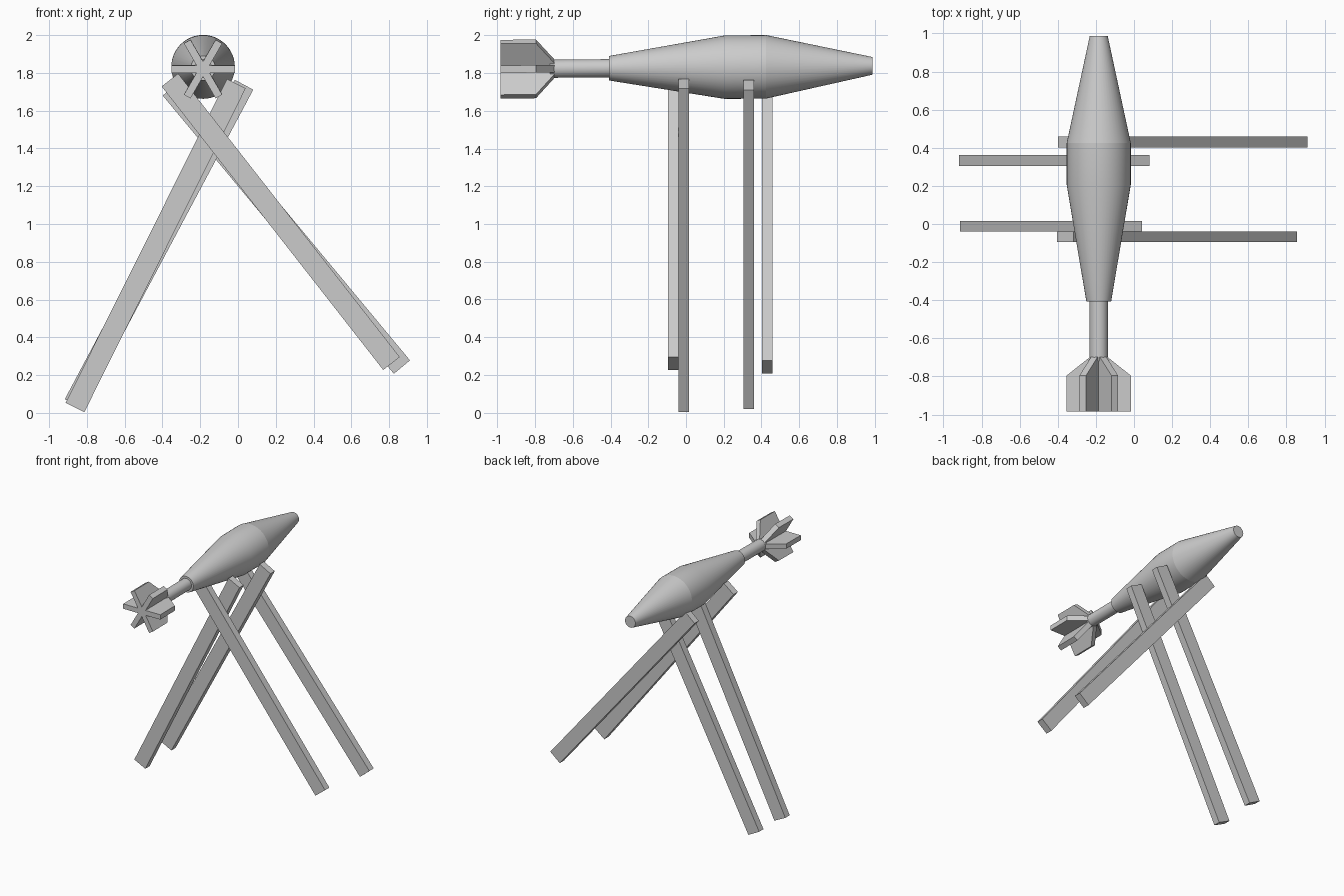
import bpy, bmesh, math
from mathutils import Matrix, Vector

if "Cube" in bpy.data.objects:
    bpy.data.objects.remove(bpy.data.objects["Cube"], do_unlink=True)

grey = bpy.data.materials.new("plain_grey")
grey.use_nodes = True
grey.diffuse_color = (0.6, 0.6, 0.6, 1)
grey.node_tree.nodes["Principled BSDF"].inputs["Base Color"].default_value = (0.6, 0.6, 0.6, 1)

AXIS_X = -0.185
SEGMENTS = 48


def axis_z(y):
    """Height of the slightly tilted shell axis at a given y."""
    return 1.829 + 0.009 * y


def finish(name, bm, smooth=False):
    bmesh.ops.recalc_face_normals(bm, faces=bm.faces)
    mesh = bpy.data.meshes.new(name)
    bm.to_mesh(mesh)
    bm.free()
    mesh.materials.append(grey)
    obj = bpy.data.objects.new(name, mesh)
    bpy.context.collection.objects.link(obj)
    if smooth:
        bpy.ops.object.select_all(action="DESELECT")
        obj.select_set(True)
        bpy.context.view_layer.objects.active = obj
        bpy.ops.object.shade_smooth_by_angle(angle=math.radians(12))
    return obj


def lathe(name, profile):
    """Capped solid of revolution along y from (y, radius) pairs."""
    bm = bmesh.new()
    rings = []
    for y, r in profile:
        ring = []
        for i in range(SEGMENTS):
            a = 2 * math.pi * i / SEGMENTS
            ring.append(bm.verts.new((AXIS_X + r * math.cos(a), y, axis_z(y) + r * math.sin(a))))
        rings.append(ring)
    for low, high in zip(rings, rings[1:]):
        for i in range(SEGMENTS):
            j = (i + 1) % SEGMENTS
            bm.faces.new((low[i], low[j], high[j], high[i]))
    bm.faces.new(rings[0])
    bm.faces.new(rings[-1])
    return finish(name, bm, smooth=True)


def fin(index):
    """Flat tail plate with a slanted leading corner."""
    outline = [(0, -0.983), (0.168, -0.983), (0.168, -0.795), (0.045, -0.697), (0, -0.697)]
    turn = Matrix.Rotation(index * math.pi / 3, 3, "Y")
    bm = bmesh.new()
    sides = []
    for t in (-0.02, 0.02):
        side = []
        for r, y in outline:
            side.append(bm.verts.new(turn @ Vector((r, y, t)) + Vector((AXIS_X, 0, axis_z(y)))))
        sides.append(side)
        bm.faces.new(side)
    for i in range(len(outline)):
        j = (i + 1) % len(outline)
        bm.faces.new((sides[0][i], sides[0][j], sides[1][j], sides[1][i]))
    finish(f"tail_fin_{index + 1}", bm)


def leg(name, centre, direction, length):
    """Square-ended plank leaning in the xz plane."""
    tilt = math.atan2(direction[0], direction[1])
    matrix = (Matrix.Translation(centre) @ Matrix.Rotation(tilt, 4, "Y")
              @ Matrix.Diagonal((0.111, 0.056, length, 1)))
    bm = bmesh.new()
    bmesh.ops.create_cube(bm, size=1, matrix=matrix)
    finish(name, bm)


# Shell body and tail tube
lathe("shell_body", [(-0.407, 0.065), (0.205, 0.168), (0.425, 0.168), (0.987, 0.047)])
lathe("tail_tube", [(-0.72, 0.048), (-0.38, 0.048)])

# Six tail fins
for n in range(6):
    fin(n)

# Crossed supporting legs
leg("front_left_leg", (0.226, -0.067, 1.012), (-0.616, 0.788), 1.905)
leg("front_right_leg", (-0.436, -0.012, 0.886), (0.446, 0.895), 1.915)
leg("back_right_leg", (-0.418, 0.333, 0.892), (0.47, 0.883), 1.915)
leg("back_left_leg", (0.256, 0.43, 0.979), (-0.639, 0.769), 1.915)
